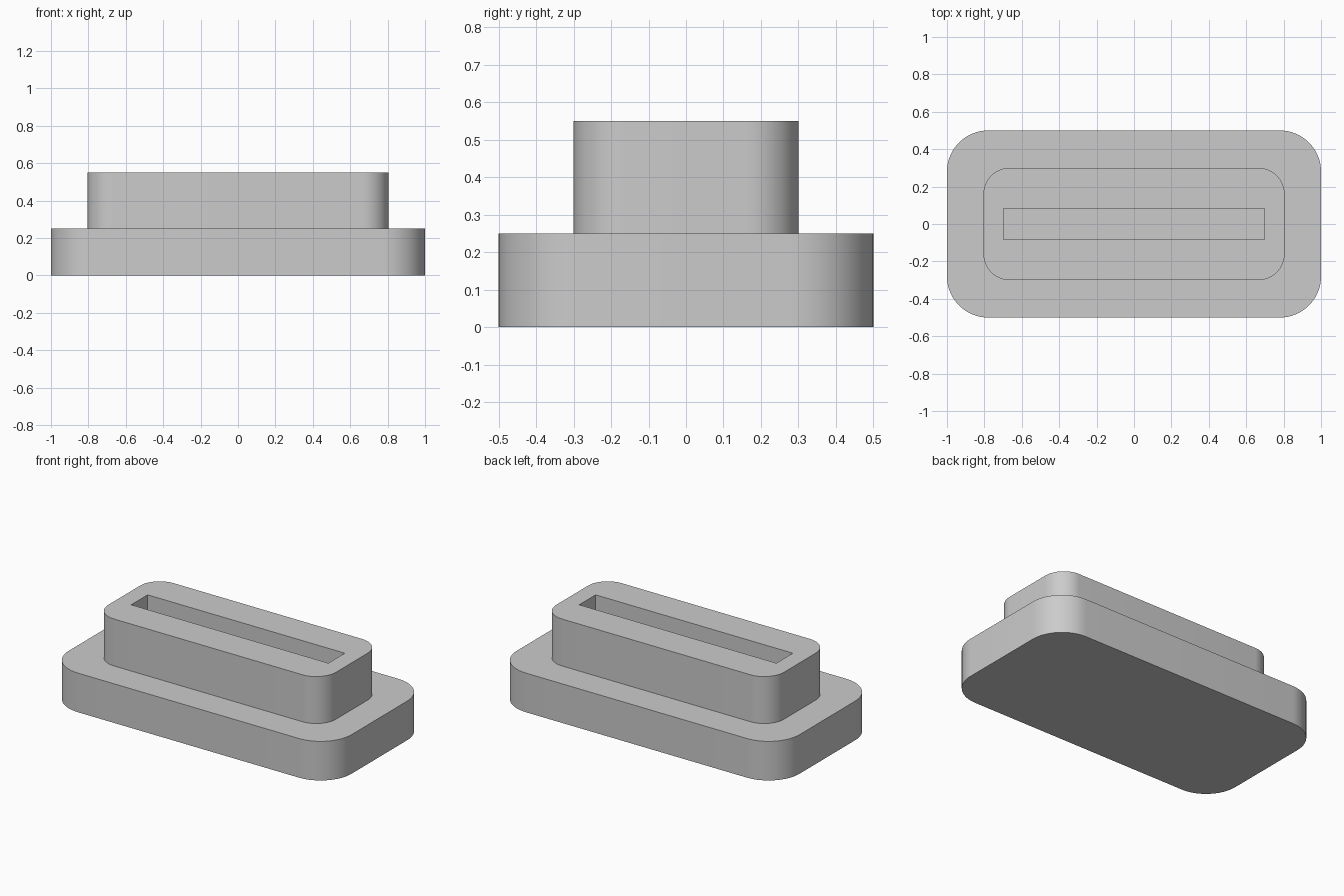
import bpy, bmesh, math

default = bpy.data.objects.get("Cube")
if default:
    bpy.data.objects.remove(default, do_unlink=True)

grey = bpy.data.materials.new("plain_grey")
grey.use_nodes = True
colour = (0.6, 0.6, 0.6, 1)
grey.diffuse_color = colour
grey.node_tree.nodes["Principled BSDF"].inputs["Base Color"].default_value = colour


def block(name, half_x, half_y, bottom, top, radius=0, steps=16):
    """Upright block with rounded vertical corners."""
    bm = bmesh.new()
    outline = []
    for quarter, (sx, sy) in enumerate([(1, 1), (-1, 1), (-1, -1), (1, -1)]):
        for i in range(steps + 1 if radius else 1):
            a = math.pi / 2 * (quarter + i / steps)
            x = sx * (half_x - radius) + radius * math.cos(a)
            y = sy * (half_y - radius) + radius * math.sin(a)
            outline.append(bm.verts.new((x, y, bottom)))
    face = bm.faces.new(outline)
    grown = bmesh.ops.extrude_face_region(bm, geom=[face], use_keep_orig=True)
    verts = [v for v in grown["geom"] if isinstance(v, bmesh.types.BMVert)]
    bmesh.ops.translate(bm, verts=verts, vec=(0, 0, top - bottom))
    bmesh.ops.recalc_face_normals(bm, faces=bm.faces)
    mesh = bpy.data.meshes.new(name)
    bm.to_mesh(mesh)
    bm.free()
    obj = bpy.data.objects.new(name, mesh)
    mesh.materials.append(grey)
    bpy.context.collection.objects.link(obj)
    return obj


# Wide base and narrower raised body, seated slightly into the base
base = block("base", 1.0, 0.5, 0, 0.25, 0.22)
body = block("raised_body", 0.805, 0.3, 0.2, 0.55, 0.14)

# Slot through the body, floored by the base
cutter = block("slot_cutter", 0.697, 0.083, 0.1, 0.7)
cutter.hide_render = True
cutter.hide_viewport = True
cutter.display_type = "WIRE"
slot = body.modifiers.new("slot", "BOOLEAN")
slot.operation = "DIFFERENCE"
slot.solver = "EXACT"
slot.object = cutter

# Apply the cut, then drop the cutter
bpy.context.view_layer.update()
cut = bpy.data.meshes.new_from_object(
    body.evaluated_get(bpy.context.evaluated_depsgraph_get()))
body.modifiers.clear()
body.data = cut
bpy.data.objects.remove(cutter, do_unlink=True)

# Smooth rounded corners with crisp rims
bpy.ops.object.select_all(action="DESELECT")
for obj in (base, body):
    obj.select_set(True)
bpy.context.view_layer.objects.active = base
bpy.ops.object.shade_smooth_by_angle(angle=math.radians(30))
